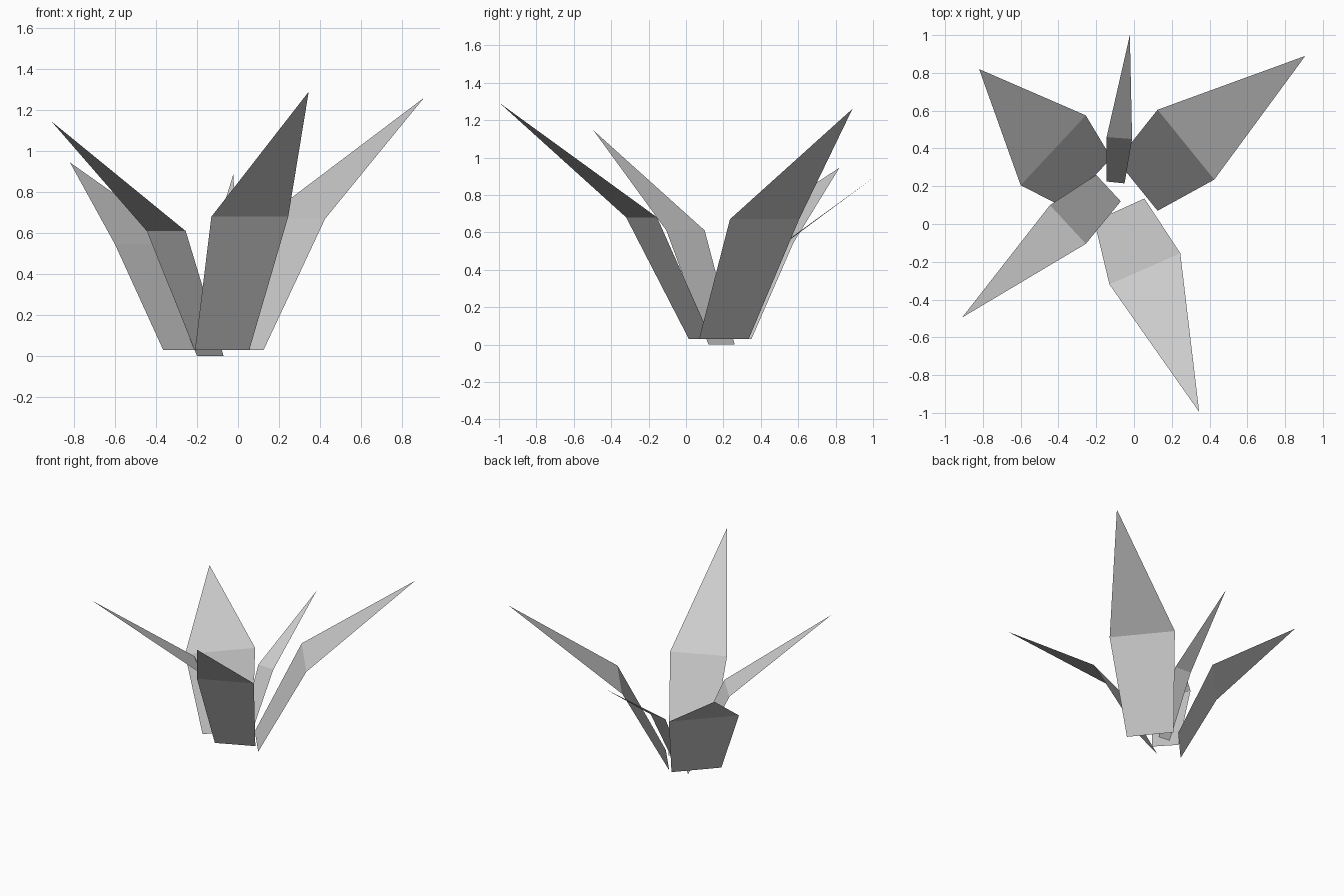
import bpy, bmesh

if "Cube" in bpy.data.objects:
    bpy.data.objects.remove(bpy.data.objects["Cube"])


def leaf(name, base, middle, tip):
    """Flat folded blade: a quad from the root to the fold, a triangle to the tip."""
    z0, a, b = base
    z1, c, d = middle
    bm = bmesh.new()
    root_l, root_r = bm.verts.new((*a, z0)), bm.verts.new((*b, z0))
    fold_l, fold_r = bm.verts.new((*c, z1)), bm.verts.new((*d, z1))
    point = bm.verts.new(tip)
    bm.faces.new((root_l, root_r, fold_r, fold_l))
    bm.faces.new((fold_l, fold_r, point))
    mesh = bpy.data.meshes.new(name)
    bm.to_mesh(mesh)
    bm.free()
    obj = bpy.data.objects.new(name, mesh)
    bpy.context.collection.objects.link(obj)


# Five leaves: root (height, left, right), fold (height, left, right), tip
leaf("front_right_leaf", (0.03, (-0.21, 0.015), (0.055, 0.135)),
     (0.68, (-0.13, -0.32), (0.245, -0.155)), (0.345, -0.995, 1.29))
leaf("back_right_leaf", (0.03, (0.125, 0.07), (-0.09, 0.335)),
     (0.67, (0.425, 0.235), (0.125, 0.605)), (0.907, 0.89, 1.26))
leaf("back_left_leaf", (0.03, (-0.12, 0.35), (-0.365, 0.085)),
     (0.545, (-0.255, 0.575), (-0.60, 0.205)), (-0.82, 0.82, 0.945))
leaf("front_left_leaf", (0.0, (-0.20, 0.26), (-0.07, 0.12)),
     (0.61, (-0.445, 0.10), (-0.255, -0.105)), (-0.91, -0.495, 1.145))
leaf("back_leaf", (0.03, (-0.05, 0.215), (-0.145, 0.225)),
     (0.49, (-0.01, 0.45), (-0.145, 0.46)), (-0.022, 1.0, 0.89))
